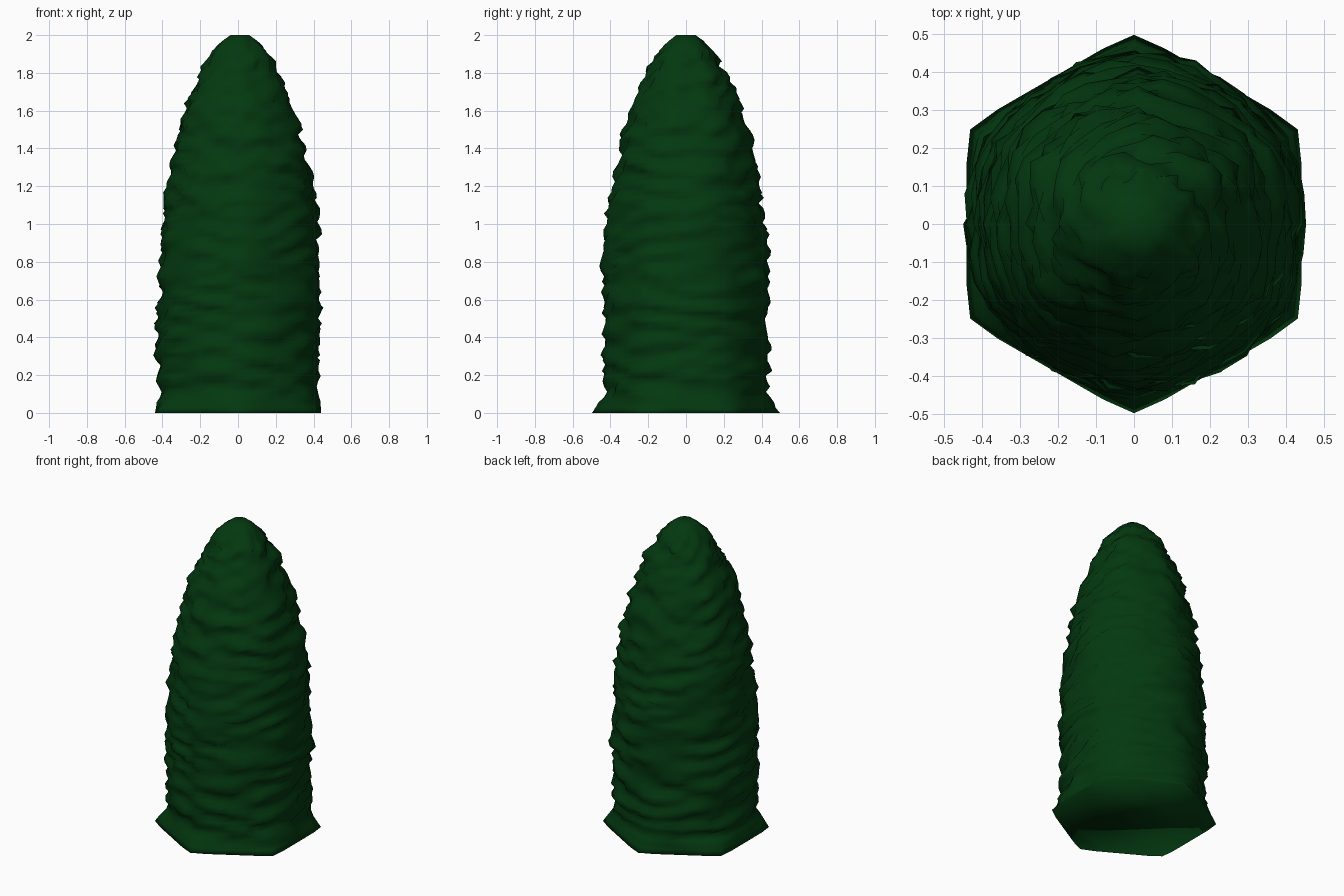
import bpy, bmesh, math
from mathutils import Vector, noise

if "Cube" in bpy.data.objects:
    bpy.data.objects.remove(bpy.data.objects["Cube"])

SEGS, ROWS = 36, 72
LAYER = 0.125  # height of one foliage layer

# Mean radius against height
PROFILE = [(0, .44), (.08, .42), (.3, .422), (.6, .425), (.9, .415), (1.1, .395),
           (1.3, .362), (1.5, .32), (1.65, .27), (1.75, .228), (1.85, .178),
           (1.92, .135), (1.97, .09), (2, .05)]


def radius(z):
    for (z0, r0), (z1, r1) in zip(PROFILE, PROFILE[1:]):
        if z <= z1:
            return r0 + (r1 - r0) * (z - z0) / (z1 - z0)
    return PROFILE[-1][1]


def hexagon(a):
    # corner factor of a hexagon with corners on the y axis
    d = (a + math.pi / 6) % (math.pi / 3) - math.pi / 6
    return min(1 / math.cos(d), 1.13)


def foliage_point(a, z):
    c, s = math.cos(a), math.sin(a)
    fade = min(1, z / 0.1) * min(1, (2 - z) / 0.12)
    # drooping layers whose edges wander up and down around the tree
    wander = noise.noise(Vector((c * 1.9, s * 1.9, z * 2 + 4)))
    wander += 0.5 * noise.noise(Vector((c * 3.5, s * 3.5, z * 4 + 9)))
    t = (z / LAYER + 1.3 * wander) % 1
    ripple = t / 0.35 if t < 0.35 else (1 - t) / 0.65
    # some stretches of each layer stand out more than others
    strength = 1 + 0.8 * noise.noise(Vector((c * 3, s * 3, z * 5 + 40)))
    lumps = noise.noise(Vector((c * 2.4, s * 2.4, z * 6 + 20)))
    hexed = max(0.2, 1 - z / 0.12)
    r = radius(z) * (1 + hexed * (hexagon(a) - 1))
    r += fade * (0.038 * strength * (ripple - 0.5) + 0.022 * lumps)
    lean = 0.01 * min(1, z)
    return Vector((r * c + lean, r * s, z))


# Clipped conifer body
bm = bmesh.new()
rings = []
for i in range(ROWS + 1):
    z = 2 * i / ROWS
    rings.append([bm.verts.new(foliage_point(2 * math.pi * j / SEGS, z)) for j in range(SEGS)])
for low, high in zip(rings, rings[1:]):
    for j in range(SEGS):
        k = (j + 1) % SEGS
        bm.faces.new((low[j], low[k], high[k], high[j]))
bm.faces.new(rings[-1])
bm.faces.new(list(reversed(rings[0])))
for f in bm.faces:
    f.smooth = True
mesh = bpy.data.meshes.new("foliage")
bm.to_mesh(mesh)
bm.free()

# Dark green leaves
green = bpy.data.materials.new("dark_green")
green.diffuse_color = (0.001, 0.04, 0.005, 1)
green.use_nodes = True
green.node_tree.nodes["Principled BSDF"].inputs["Base Color"].default_value = green.diffuse_color
mesh.materials.append(green)
tree = bpy.data.objects.new("foliage", mesh)
bpy.context.collection.objects.link(tree)
